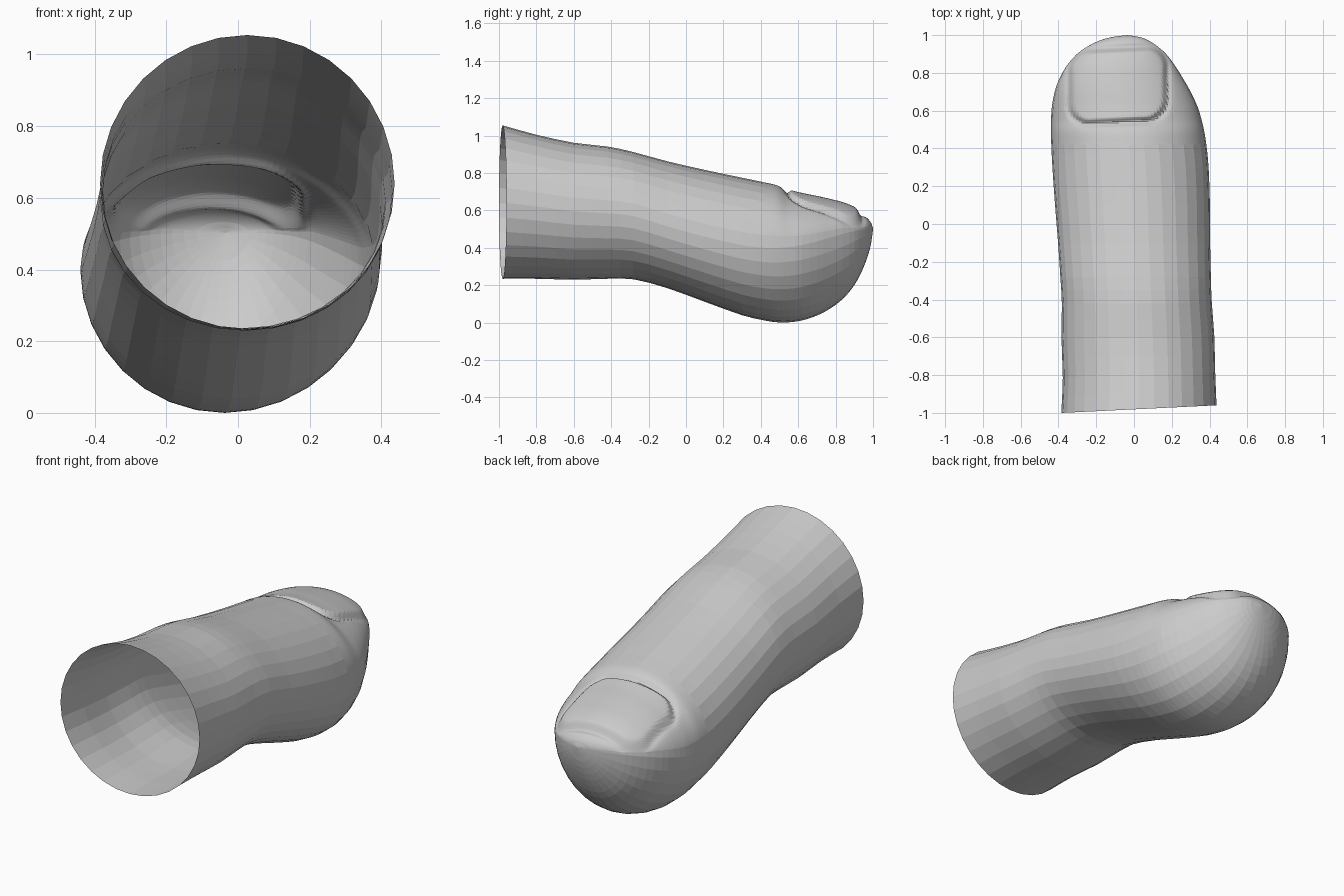
import bpy, bmesh, math

if "Cube" in bpy.data.objects:
    bpy.data.objects.remove(bpy.data.objects["Cube"])

SIDES = 32

# Cross-section keys along the finger: y, left x, right x, bottom z, widest z, top z
KEYS = [
    (-0.98, -0.385, 0.437, 0.235, 0.640, 1.055),
    (-0.80, -0.377, 0.430, 0.235, 0.620, 1.005),
    (-0.60, -0.384, 0.425, 0.230, 0.595, 0.962),
    (-0.42, -0.382, 0.412, 0.235, 0.585, 0.942),
    (-0.28, -0.390, 0.407, 0.232, 0.570, 0.912),
    (-0.10, -0.402, 0.403, 0.185, 0.515, 0.863),
    (0.10, -0.418, 0.402, 0.112, 0.460, 0.817),
    (0.30, -0.432, 0.395, 0.040, 0.415, 0.775),
    (0.42, -0.438, 0.383, 0.012, 0.400, 0.750),
    (0.49, -0.440, 0.372, 0.002, 0.400, 0.733),
    (0.55, -0.439, 0.358, 0.002, 0.405, 0.700),
    (0.62, -0.435, 0.337, 0.012, 0.415, 0.680),
    (0.70, -0.420, 0.300, 0.038, 0.435, 0.664),
    (0.77, -0.395, 0.260, 0.075, 0.455, 0.648),
    (0.84, -0.355, 0.216, 0.128, 0.475, 0.630),
    (0.90, -0.302, 0.170, 0.200, 0.490, 0.606),
    (0.94, -0.246, 0.125, 0.275, 0.498, 0.580),
    (0.97, -0.185, 0.080, 0.350, 0.502, 0.558),
    (0.99, -0.115, 0.030, 0.425, 0.503, 0.533),
    (1.00, -0.035, -0.035, 0.503, 0.503, 0.503),
]
LAST = len(KEYS) - 1


def section(v):
    """Catmull-Rom blend of the keys at position v."""
    i = min(int(v), LAST - 1)
    t = v - i
    b, c = KEYS[i], KEYS[i + 1]
    a = KEYS[i - 1] if i > 0 else [2 * p - q for p, q in zip(b, c)]
    d = KEYS[i + 2] if i + 2 <= LAST else c
    return [0.5 * (2 * q + (r - p) * t + (2 * p - 5 * q + 4 * r - s) * t * t
                   + (3 * q - p - 3 * r + s) * t ** 3)
            for p, q, r, s in zip(a, b, c, d)]


def nail_offset(x, y):
    """Raised nail plate with a groove along its rounded-rectangle outline."""
    cx, cy, hw, hl, rad = -0.085, 0.735, 0.252, 0.188, 0.10
    qx = abs(x - cx) - hw + rad
    qy = abs(y - 0.05 * (x - cx) - cy) - hl + rad
    d = math.hypot(max(qx, 0), max(qy, 0)) + min(max(qx, qy), 0) - rad
    s = min(max((0.012 - d) / 0.03, 0), 1)
    return 0.014 * s * s * (3 - 2 * s) - 0.012 * math.exp(-((d - 0.01) / 0.018) ** 2)


def skin_point(u, v):
    y, xl, xr, zb, zw, zt = section(v)
    ang = 2 * math.pi * u / SIDES
    c, s = math.cos(ang), math.sin(ang)
    x = (xl + xr) / 2 + (xr - xl) / 2 * c
    z = zw + (zt - zw if s > 0 else zw - zb) * s
    if s > 0.02 and y > 0.4:
        z += nail_offset(x, y) * min(1, s * 3) * min(1, (1 - y) / 0.04)
    # slanted cut at the open end
    y += 0.049 * (x - 0.026) * min(max((-0.4 - y) / 0.58, 0), 1)
    return x, y, z


# Flat parameter grid, refined around the nail, then wrapped into the finger
bm = bmesh.new()
steps = [i / 2 for i in range(2 * LAST + 1)]
grid = [[bm.verts.new((u, v, 0)) for u in range(SIDES + 1)] for v in steps]
for r0, r1 in zip(grid, grid[1:]):
    for k in range(SIDES):
        bm.faces.new((r0[k], r0[k + 1], r1[k + 1], r1[k]))
nail_edges = {e for f in bm.faces
              if f.calc_center_median().y > 8 and f.calc_center_median().y < LAST - 1
              and 1 < f.calc_center_median().x < SIDES / 2 - 1
              for e in f.edges}
bmesh.ops.subdivide_edges(bm, edges=list(nail_edges), cuts=3, use_grid_fill=True)
for vert in bm.verts:
    vert.co = skin_point(vert.co.x, vert.co.y)
low = min(v.co.z for v in bm.verts)
for vert in bm.verts:
    vert.co.z -= low
bmesh.ops.remove_doubles(bm, verts=bm.verts, dist=0.0003)
bmesh.ops.recalc_face_normals(bm, faces=bm.faces)

# Make sure the open shell faces outward
bm.faces.ensure_lookup_table()
top = max((f for f in bm.faces if f.calc_center_median().y < 0),
          key=lambda f: f.calc_center_median().z)
if top.normal.z < 0:
    bmesh.ops.reverse_faces(bm, faces=bm.faces)

mesh = bpy.data.meshes.new("finger")
bm.to_mesh(mesh)
bm.free()
finger = bpy.data.objects.new("finger", mesh)
bpy.context.collection.objects.link(finger)

# Single plain grey
grey = bpy.data.materials.new("plain grey")
grey.diffuse_color = (0.6, 0.6, 0.6, 1)
grey.use_nodes = True
grey.node_tree.nodes["Principled BSDF"].inputs["Base Color"].default_value = grey.diffuse_color
mesh.materials.append(grey)
